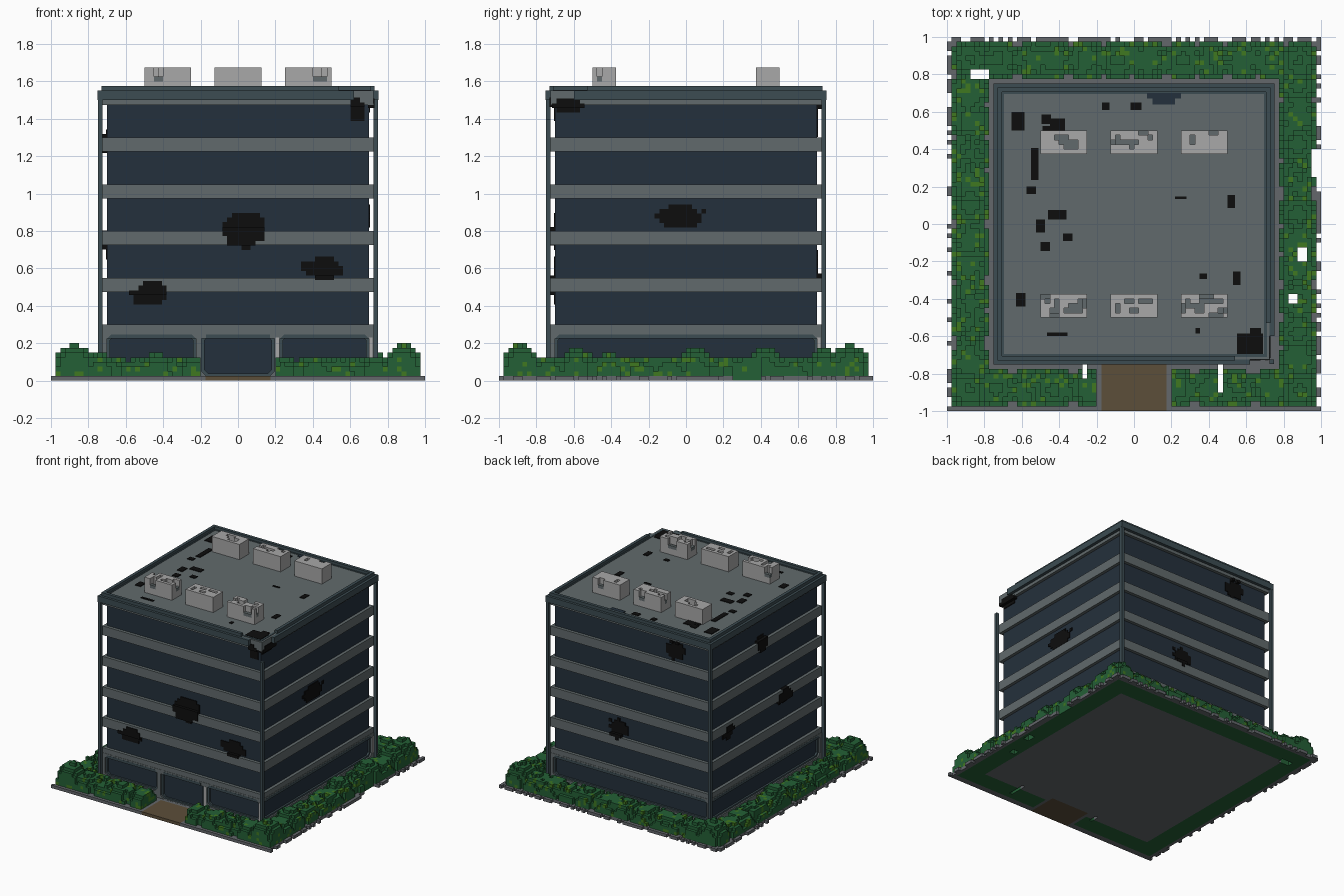
import bpy, bmesh, math, random
from mathutils import Matrix, Vector, noise

if "Cube" in bpy.data.objects:
    bpy.data.objects.remove(bpy.data.objects["Cube"])

random.seed(4)
V = 0.025  # voxel size


def mat(name, r, g, b):
    m = bpy.data.materials.new(name)
    lin = [((c / 255 + 0.055) / 1.055) ** 2.4 for c in (r, g, b)]
    m.diffuse_color = (*lin, 1)
    m.use_nodes = True
    m.node_tree.nodes["Principled BSDF"].inputs["Base Color"].default_value = m.diffuse_color
    return m


CONCRETE = mat("concrete", 97, 106, 108)
GLASS = mat("dark_glass", 36, 48, 60)
SLATE = mat("slate_trim", 60, 76, 82)
PAVING = mat("paving", 99, 103, 107)
LEAF = mat("leaf_green", 36, 96, 54)
LIME = mat("light_leaf", 64, 120, 32)
BROWN = mat("path_brown", 92, 78, 58)
LIGHT = mat("light_grey", 168, 168, 168)
BLACK = mat("soot_black", 13, 13, 13)


def finish(name, bm, mats):
    me = bpy.data.meshes.new(name)
    bm.to_mesh(me)
    bm.free()
    for m in mats:
        me.materials.append(m)
    ob = bpy.data.objects.new(name, me)
    bpy.context.collection.objects.link(ob)
    return ob


def add_box(bm, x0, x1, y0, y1, z0, z1, rot=0):
    mtx = (Matrix.Rotation(rot * math.pi / 2, 4, 'Z')
           @ Matrix.Translation(((x0 + x1) / 2, (y0 + y1) / 2, (z0 + z1) / 2))
           @ Matrix.Diagonal((x1 - x0, y1 - y0, z1 - z0, 1)))
    bmesh.ops.create_cube(bm, size=1, matrix=mtx)


def boxes(name, m, *dims):
    bm = bmesh.new()
    for d in dims:
        add_box(bm, *d)
    return finish(name, bm, [m])


def voxels(name, cells, origin, mats):
    """Outer skin of a set of voxels: cells maps (i, j, k) to a material index."""
    bm, pts = bmesh.new(), {}
    for cell, mi in cells.items():
        for a in range(3):
            for s in (-1, 1):
                nb = list(cell)
                nb[a] += s
                if tuple(nb) in cells:
                    continue
                quad = []
                for u, v in ((0, 0), (1, 0), (1, 1), (0, 1)):
                    p = list(cell)
                    p[a] += s > 0
                    p[(a + 1) % 3] += u
                    p[(a + 2) % 3] += v
                    p = tuple(p)
                    if p not in pts:
                        pts[p] = bm.verts.new(Vector(origin) + Vector(p) * V)
                    quad.append(pts[p])
                bm.faces.new(quad if s > 0 else quad[::-1]).material_index = mi
    return finish(name, bm, mats)


def opening(x0, x1, z0, z1, c):
    """Rectangle with cut corners, eight points."""
    return [(x0 + c, z0), (x1 - c, z0), (x1, z0 + c), (x1, z1 - c),
            (x1 - c, z1), (x0 + c, z1), (x0, z1 - c), (x0, z0 + c)]


def add_frame(bm, outer, inner, y0, y1, rot):
    """Ring between two outlines, given depth from y0 (outside) to y1."""
    mtx = Matrix.Rotation(rot * math.pi / 2, 4, 'Z')
    rings = [[bm.verts.new(mtx @ Vector((x, y, z))) for x, z in pts]
             for pts, y in ((outer, y0), (inner, y0), (inner, y1), (outer, y1))]
    for r in range(4):
        p, q = rings[r], rings[(r + 1) % 4]
        for i in range(8):
            j = (i + 1) % 8
            bm.faces.new((p[i], p[j], q[j], q[i]))


# ground slab and hedge on one voxel grid
holes = [(-.88, -.78, .78, .83), (.45, .475, -.9, -.75), (-.28, -.255, -.82, -.75),
         (.825, .875, -.42, -.37), (.875, .925, -.2, -.12), (.95, 1, .25, .4)]
bumps = []
for side in range(4):
    for n in range(12):
        t = -0.88 + n * 0.16 + random.uniform(-.03, .03)
        p = Matrix.Rotation(side * math.pi / 2, 2) @ Vector((t, -0.877))
        bumps.append((p, random.choice((.09, .10, .11, .12, .15)) if 0 < n < 11 else .165))
ground, hedge = {}, {}
for i in range(80):
    for j in range(80):
        x, y = (i - 39.5) * V, (j - 39.5) * V
        m = max(abs(x), abs(y))
        if any(a < x < b and c < y < d for a, b, c, d in holes):
            continue
        miss = .6 if x < -.975 else .35 if (x > .975 or y > .975) else 0
        if random.random() < miss:
            continue
        gap = abs(x) < .2 and y < -.74
        path = abs(x) < .175 and y < -.75
        ground[i, j, 0] = 2 if path else 1 if .8 < m < .95 and not gap else 0
        if gap or not .775 < m < .98:
            continue
        h = max(pk * math.sqrt(max(0, 1 - ((p.x - x) ** 2 + (p.y - y) ** 2) / .0125))
                for p, pk in bumps)
        if .8 < m < .95:
            h = max(h, random.choice((.06, .075, .09)))
        for k in range(1, round(h / V) + 1):
            hedge[i, j, k] = int(random.random() < (.12 if k < 5 else .04))
voxels("ground_slab", ground, (-1, -1, 0), [PAVING, LEAF, BROWN])
voxels("hedge", hedge, (-1, -1, 0), [LEAF, LIME])

# glazed core, floor bands, roof slab and corner posts
boxes("glass_core", GLASS, (-.7, .7, -.7, .7, .025, 1.48))
bands = [.225 + .25 * n for n in range(5)]
boxes("floor_bands", CONCRETE, *[(-.725, .725, -.725, .725, z, z + .075) for z in bands])
boxes("roof_slab", CONCRETE, (-.725, .725, -.725, .725, 1.475, 1.55))
boxes("corner_posts", SLATE, *[(sx - .0125, sx + .0125, sy - .0125, sy + .0125, .025,
                                1.40 if sx > 0 > sy else 1.5)
                               for sx in (-.737, .737) for sy in (-.737, .737)])

# parapet with a broken front right corner
boxes("parapet", SLATE,
      (-.75, .62, -.75, -.705, 1.5, 1.55), (-.75, .75, .705, .75, 1.5, 1.55),
      (-.75, -.705, -.705, .705, 1.5, 1.55), (.705, .75, -.6, .705, 1.5, 1.55),
      (-.73, .54, -.73, -.705, 1.55, 1.575), (-.73, .73, .705, .73, 1.55, 1.575),
      (-.73, -.705, -.705, .705, 1.55, 1.575), (.705, .73, -.53, .705, 1.55, 1.575))
boxes("roof_border", SLATE, *[(-.71, .71, -.71, -.695, 1.54, 1.553, r) for r in range(4)])
boxes("roof_hatch", GLASS, (.07, .25, .67, .70, 1.54, 1.556), (.1, .22, .64, .67, 1.54, 1.556))

# ground floor wall openings with cut corners and slate trim
wall, trim = bmesh.new(), bmesh.new()
for r in range(4):
    spans = [(-.725, -.2), (-.2, .2), (.2, .725)] if r == 0 else [(-.725, .725)]
    for x0, x1 in spans:
        door = r == 0 and x0 == -.2
        z0 = .026 if door else .075
        o = opening(x0 + (.005 if door else .025), x1 - (.005 if door else .025), z0, .25, .025)
        add_frame(wall, opening(x0, x1, .025, .26, .0005), o, -.727, -.70, r)
        inner = opening(x0 + (.02 if door else .04), x1 - (.02 if door else .04),
                        z0 + .012, .235, .02)
        add_frame(trim, o, inner, -.715, -.70, r)
        add_box(trim, x0 + .03, x1 - .03, -.7265, -.7255, .226, .248, r)
finish("ground_floor_walls", wall, [CONCRETE])
finish("window_trim", trim, [SLATE])
boxes("light_strips", LIGHT, (.2, .22, -.731, -.726, .06, .23), (.7, .72, -.731, -.726, .08, .23),
      (.7, .72, -.731, -.726, .1, .23, 1))

# rooftop units, partly broken open
units = {}
for bx in (-20, -5, 10):
    for by in (-20, 15):
        for i in range(10):
            for j in range(5):
                n = noise.noise(Vector(((bx + i) * .37, (by + j) * .47, 3.3)))
                rim = i in (0, 9) or j in (0, 4)
                h = 5 if n > -.02 or (rim and n > -.25) else (3 if rim else 2)
                for k in range(h):
                    units[bx + i, by + j, k] = int(h < 5 and k == h - 1)
voxels("rooftop_units", units, (0, 0, 1.55), [LIGHT, CONCRETE])

# scorched patches on the walls: side, position along wall, height, width, tallness
burns = [(0, .03, .81, .22, .2), (0, .45, .6, .2, .12), (0, -.47, .47, .18, .13),
         (0, .64, 1.45, .1, .13), (1, -.03, .88, .25, .12), (1, -.63, 1.47, .16, .09),
         (2, .40, 1.39, .17, .14), (2, -.12, .61, .17, .14), (3, -.04, 1.28, .12, .13),
         (3, .26, .74, .15, .11), (3, -.47, .71, .11, .11)]
bm = bmesh.new()
for r, u, z, w, t in burns:
    for i in range(-6, 7):
        for j in range(-5, 6):
            cu, cz = u + i * V, z + j * V
            if (i * V / w * 2) ** 2 + (j * V / t * 2) ** 2 > random.uniform(.75, 1.35):
                continue
            onband = (cz - .225 + V / 2) % .25 < .075 + V
            d = .730 if onband else .707
            add_box(bm, cu - V / 2, cu + V / 2, -d, -.695, cz - V / 2, cz + V / 2, r)
finish("wall_scorch", bm, [BLACK])

# scorched patches on the roof: centre x, centre y, width, depth
patches = [(-.62, .55, .07, .1), (-.43, .47, .12, .11), (-.41, .53, .08, .07), (-.47, .56, .05, .05),
           (-.53, .32, .04, .17), (-.55, .18, .05, .04), (-.41, .05, .1, .05), (-.5, -.01, .05, .07),
           (-.475, -.12, .05, .05), (-.355, -.07, .05, .04), (-.15, .63, .04, .04),
           (.01, .63, .06, .04), (.52, .12, .04, .07), (.55, -.29, .04, .07), (.37, -.28, .04, .03),
           (-.605, -.405, .05, .07), (-.41, -.59, .11, .02), (.25, .14, .06, .015),
           (.62, -.64, .14, .11), (.65, -.58, .06, .05), (.34, -.57, .025, .03)]
boxes("roof_scorch", BLACK, *[(x - w / 2, x + w / 2, y - d / 2, y + d / 2, 1.54, 1.555)
                              for x, y, w, d in patches])

for ob in bpy.data.objects:  # consistent outward normals
    if ob.name not in ("ground_slab", "hedge", "rooftop_units"):
        b = bmesh.new()
        b.from_mesh(ob.data)
        bmesh.ops.recalc_face_normals(b, faces=b.faces)
        b.to_mesh(ob.data)
        b.free()
